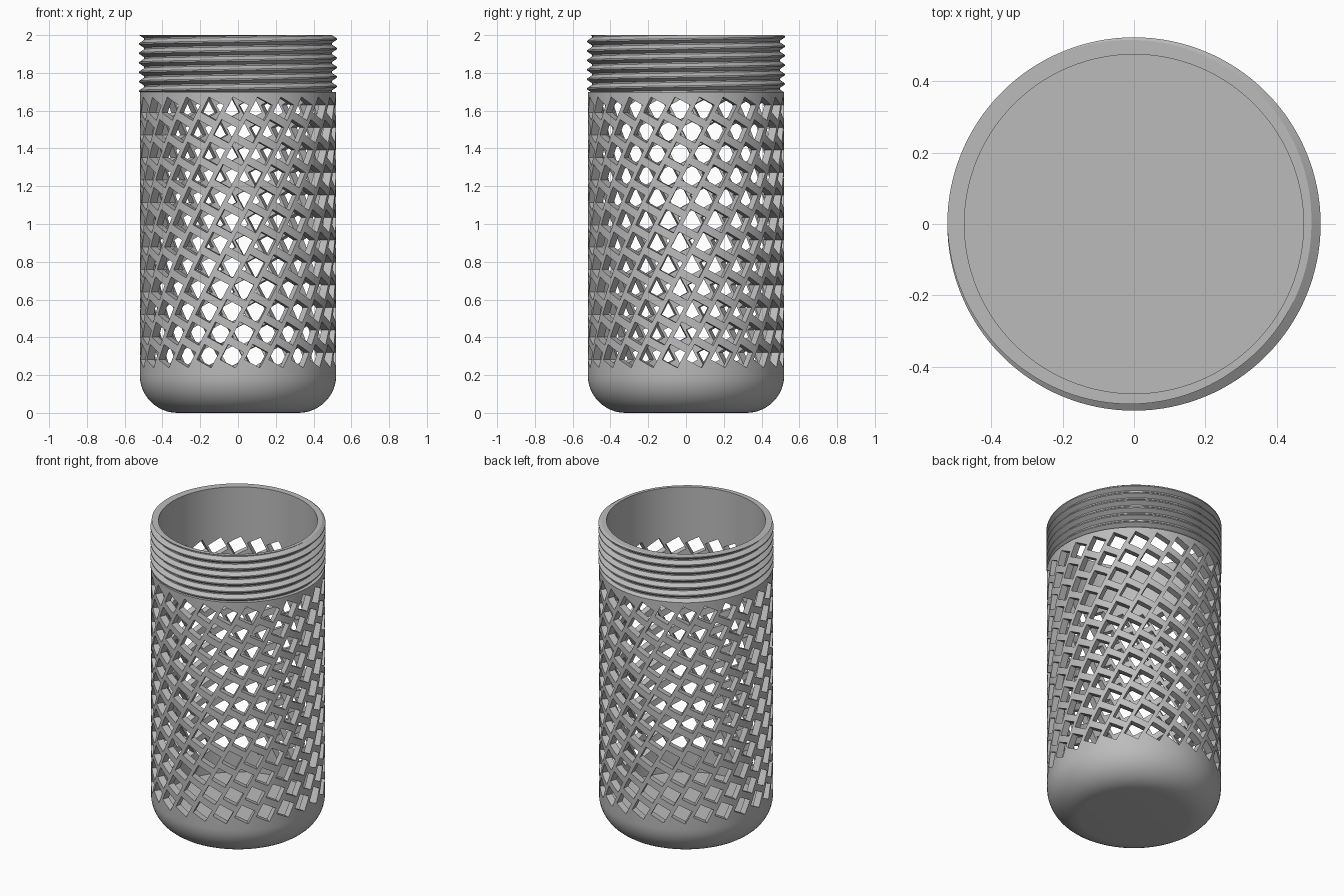
import bpy, bmesh, math
from mathutils import Matrix

if "Cube" in bpy.data.objects:
    bpy.data.objects.remove(bpy.data.objects["Cube"], do_unlink=True)

# One plain grey for everything
grey = bpy.data.materials.new("grey")
grey.use_nodes = True
grey.diffuse_color = (0.5, 0.5, 0.5, 1)
grey.node_tree.nodes["Principled BSDF"].inputs["Base Color"].default_value = (0.5, 0.5, 0.5, 1)

R_OUT, R_IN = 0.52, 0.475
SHOULDER, TOP = 1.70, 2.0
SEGMENTS = 128


def make_object(name, bm):
    bmesh.ops.recalc_face_normals(bm, faces=bm.faces)
    mesh = bpy.data.meshes.new(name)
    bm.to_mesh(mesh)
    bm.free()
    mesh.materials.append(grey)
    obj = bpy.data.objects.new(name, mesh)
    bpy.context.collection.objects.link(obj)
    return obj


def lathe(name, profile_at):
    """Sweep a profile of (radius, height) points that may vary with angle."""
    bm = bmesh.new()
    columns = []
    for i in range(SEGMENTS + 1):
        a = math.tau * i / SEGMENTS
        columns.append([bm.verts.new((r * math.cos(a), r * math.sin(a), z))
                        for r, z in profile_at(a)])
    for c, d in zip(columns, columns[1:]):
        for j in range(len(c) - 1):
            bm.faces.new((c[j], d[j], d[j + 1], c[j + 1]))
    bmesh.ops.remove_doubles(bm, verts=bm.verts, dist=1e-5)
    return make_object(name, bm)


def smooth(obj):
    bpy.ops.object.select_all(action='DESELECT')
    obj.select_set(True)
    bpy.context.view_layer.objects.active = obj
    bpy.ops.object.shade_smooth_by_angle(angle=math.radians(30))


# Cup body with a rounded bottom
FILLET = 0.2


def body_profile(angle):
    pts = [(0, 0)]
    for i in range(13):
        t = math.pi / 2 * i / 12
        pts.append((R_OUT - FILLET + FILLET * math.sin(t), FILLET - FILLET * math.cos(t)))
    return pts + [(R_OUT, SHOULDER), (R_IN, SHOULDER), (R_IN, 0.12), (0, 0.12)]


body = lathe("perforated_body", body_profile)

# Tilted square holes in staggered rows
COLUMNS, ROWS = 25, 12
bm = bmesh.new()
for row in range(ROWS):
    for col in range(COLUMNS):
        angle = math.radians(10.8 + 7.6 * (row - 2)) + math.tau * col / COLUMNS
        bmesh.ops.create_cube(bm, size=1, matrix=(
            Matrix.Rotation(angle, 4, 'Z')
            @ Matrix.Translation((0.505, 0, 1.61 - 0.119 * row))
            @ Matrix.Rotation(math.radians(-28), 4, 'X')
            @ Matrix.Diagonal((0.11, 0.092, 0.092, 1))))
cutter = make_object("hole_cutter", bm)
cutter.hide_render = True

cut = body.modifiers.new("holes", 'BOOLEAN')
cut.operation = 'DIFFERENCE'
cut.solver = 'EXACT'
cut.object = cutter
bpy.context.view_layer.objects.active = body
bpy.ops.object.modifier_apply(modifier=cut.name)
bpy.data.objects.remove(cutter, do_unlink=True)
smooth(body)

# Threaded neck: a helical ridge trimmed flat at both ends
PITCH, ROOT, CREST = 0.05, 0.497, 0.523
STEPS = [(0.0, ROOT), (0.15, ROOT), (0.5, CREST), (0.65, CREST), (1.0, ROOT)]


def thread_radius(z, angle):
    t = ((z - SHOULDER) / PITCH - angle / math.tau) % 1
    for (t0, r0), (t1, r1) in zip(STEPS, STEPS[1:]):
        if t <= t1:
            return r0 + (r1 - r0) * (t - t0) / (t1 - t0)
    return ROOT


def neck_profile(angle):
    pts = []
    for turn in range(-1, 7):
        for t, _ in STEPS[:-1]:
            z = SHOULDER + PITCH * (turn + t + angle / math.tau)
            z = min(max(z, SHOULDER), TOP)
            pts.append((thread_radius(z, angle), z))
    return pts + [(R_IN, TOP), (R_IN, SHOULDER), pts[0]]


smooth(lathe("threaded_neck", neck_profile))
